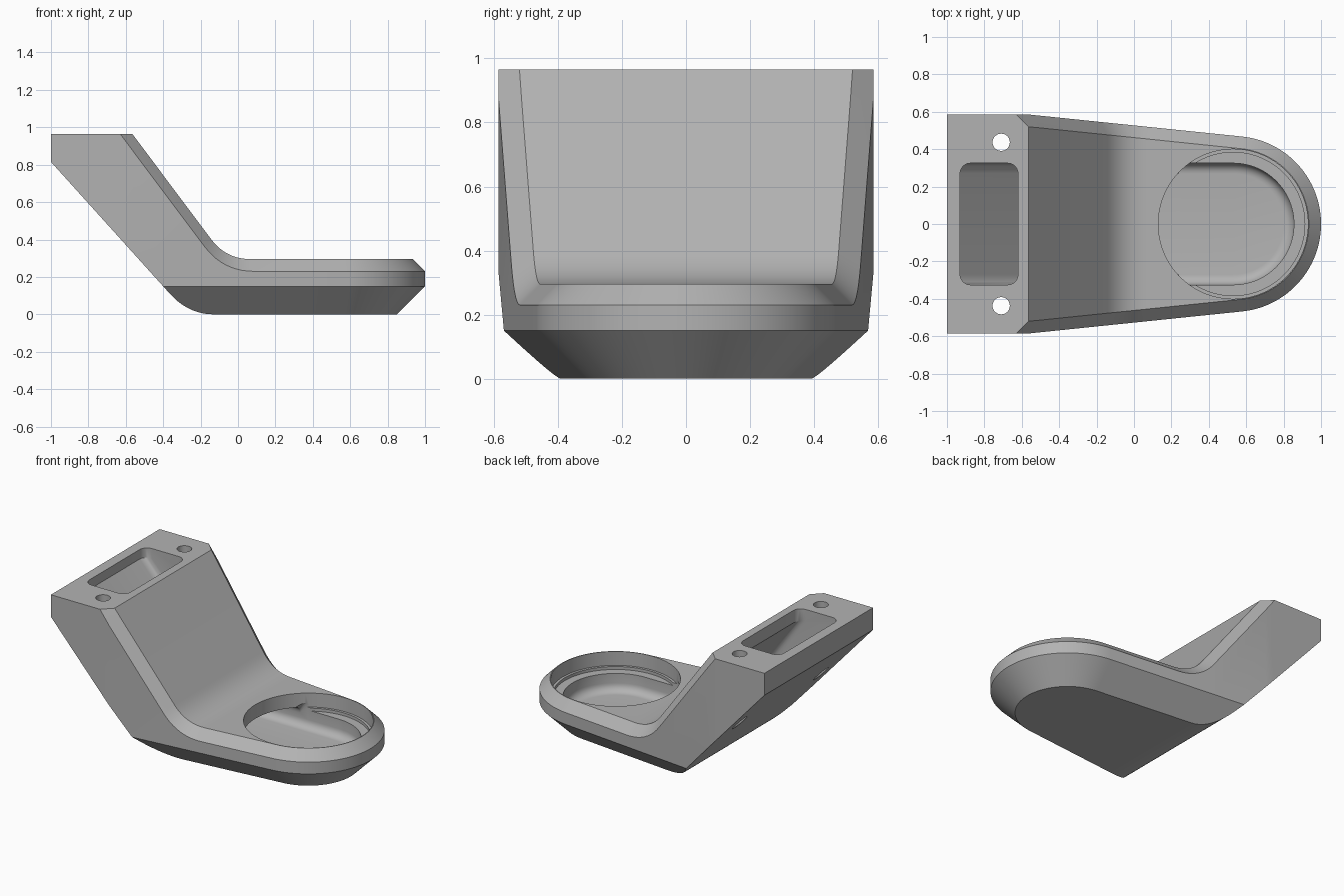
import bpy, bmesh
from math import sin, cos, pi, radians
from mathutils import Vector

cube = bpy.data.objects.get("Cube")
if cube:
    bpy.data.objects.remove(cube, do_unlink=True)

grey = bpy.data.materials.new("plain_grey")
grey.use_nodes = True
grey.diffuse_color = (0.45, 0.45, 0.45, 1)
grey.node_tree.nodes["Principled BSDF"].inputs["Base Color"].default_value = (0.45, 0.45, 0.45, 1)

CX = 0.53          # centre of the round end
TILT = radians(84)  # where the tapering sides meet the round end


def finish(name, bm):
    bmesh.ops.remove_doubles(bm, verts=bm.verts, dist=1e-5)
    bmesh.ops.recalc_face_normals(bm, faces=bm.faces)
    mesh = bpy.data.meshes.new(name)
    bm.to_mesh(mesh)
    bm.free()
    mesh.materials.append(grey)
    obj = bpy.data.objects.new(name, mesh)
    bpy.context.collection.objects.link(obj)
    return obj


def loft(name, rows):
    """Skin rows of half-section points, each mirrored across y."""
    bm = bmesh.new()
    loops = []
    for row in rows:
        full = row + [(x, -y, z) for x, y, z in reversed(row)]
        loops.append([bm.verts.new(p) for p in full])
    for a, b in zip(loops, loops[1:]):
        for i in range(len(a)):
            j = (i + 1) % len(a)
            bm.faces.new((a[i], a[j], b[j], b[i]))
    bm.faces.new(loops[0])
    return finish(name, bm)


def cylinder(name, radius, x, y, low, high, sides):
    bm = bmesh.new()
    bmesh.ops.create_cone(bm, cap_ends=True, segments=sides, radius1=radius,
                          radius2=radius, depth=high - low)
    bmesh.ops.translate(bm, verts=bm.verts, vec=(x, y, (low + high) / 2))
    return finish(name, bm)


def bend(a, b, c, steps=10):
    """Rounded corner from a to c around b."""
    a, b, c = Vector(a), Vector(b), Vector(c)
    return [tuple(a * (1 - t) ** 2 + b * 2 * t * (1 - t) + c * t * t)
            for t in (i / steps for i in range(steps + 1))]


def half_width(x, radius):
    """Straight at the mount, then tapering towards the round end."""
    x0 = -0.56
    x1, y1 = CX + radius * cos(TILT), radius * sin(TILT)
    y0 = radius + 0.115
    t = max(0, (x - x0) / (x1 - x0))
    return y0 + (y1 - y0) * t


# Body: top edge, chamfered rim, side and bevelled base
R_TOP, R_SIDE, R_BASE = 0.405, 0.47, 0.32
upper = [(-1, 0.965), (-0.565, 0.965), (-0.495, 0.871)]
upper += bend((-0.144, 0.402), (-0.064, 0.295), (0.07, 0.295))
rim = [(-1, 0.965), (-0.63, 0.965), (-0.56, 0.871)]
rim += bend((-0.18, 0.364), (-0.08, 0.23), (0.085, 0.23))
rows = []
for (xi, zi), (xo, zo) in zip(upper, rim):
    side = half_width(xo, R_SIDE)
    rows.append([(xi, half_width(xi, R_TOP), zi), (xo, side, zo),
                 (xo, side, 0.15), (xo, half_width(xo, R_BASE), 0)])
ARC = 32
for i in range(ARC + 1):
    a = TILT * (1 - i / ARC)
    rows.append([(CX + r * cos(a), r * sin(a), z) for r, z in
                 ((R_TOP, 0.295), (R_SIDE, 0.23), (R_SIDE, 0.15), (R_BASE, 0))])
body = loft("bracket_body", rows)

# Wedge that shapes the sloping underside
under = [(-1.3, -0.5), (-1.3, 1.148), (-1, 0.815)]
under += bend((-0.365, 0.111), (-0.265, 0), (-0.13, 0)) + [(-0.13, -0.5)]
bm = bmesh.new()
face = bm.faces.new([bm.verts.new((x, -1, z)) for x, z in under])
ext = bmesh.ops.extrude_face_region(bm, geom=[face])
bmesh.ops.translate(bm, verts=[v for v in ext["geom"] if isinstance(v, bmesh.types.BMVert)],
                    vec=(0, 2, 0))
cutters = [finish("underside_cutter", bm)]

# Hollow channel from the mount pocket to the round seat
W, FILLET = 0.325, 0.055


def section(floor, ceiling, angle=None):
    f, c = Vector(floor), Vector(ceiling)
    d = (c - f).normalized()
    steps = [i * pi / 12 for i in range(7)]
    pts = [(f + d * FILLET * (1 - cos(a)), W - FILLET + FILLET * sin(a)) for a in steps]
    pts += [(c - d * FILLET * (1 - cos(a)), W - FILLET + FILLET * sin(a)) for a in reversed(steps)]
    if angle is None:
        return [(p.x, y, p.y) for p, y in pts]
    return [(CX + y * cos(angle), y * sin(angle), p.y) for p, y in pts]


FLOOR, ROOF = 0.06, 0.27
rows = [section((-0.93, 1.1), (-0.62, 1.1)),
        section((-0.93, 0.9), (-0.62, 0.88)),
        section((-0.172, FLOOR), (-0.111, 0.2)),
        section((0.24, FLOOR), (0.24, 0.2)),
        section((0.3, FLOOR), (0.3, ROOF))]
rows += [section((CX, FLOOR), (CX, ROOF), pi / 2 * (1 - i / 24)) for i in range(25)]
cutters.append(loft("channel_cutter", rows))

# Stepped round seat and the two screw holes
cutters.append(cylinder("seat_cutter", 0.4, CX, 0, 0.2, 0.5, 96))
cutters.append(cylinder("seat_step_cutter", 0.383, CX, 0, 0.18, 0.45, 96))
for s in (-1, 1):
    cutters.append(cylinder("screw_hole_cutter", 0.046, -0.71, s * 0.437, 0.1, 1.2, 32))

bpy.ops.object.select_all(action="DESELECT")
bpy.context.view_layer.objects.active = body
body.select_set(True)
for cutter in cutters:
    cutter.hide_render = True
    mod = body.modifiers.new(cutter.name, "BOOLEAN")
    mod.operation = "DIFFERENCE"
    mod.solver = "EXACT"
    mod.object = cutter
    bpy.ops.object.modifier_apply(modifier=mod.name)
for cutter in cutters:
    bpy.data.objects.remove(cutter, do_unlink=True)

bpy.ops.object.shade_smooth_by_angle(angle=radians(25))
